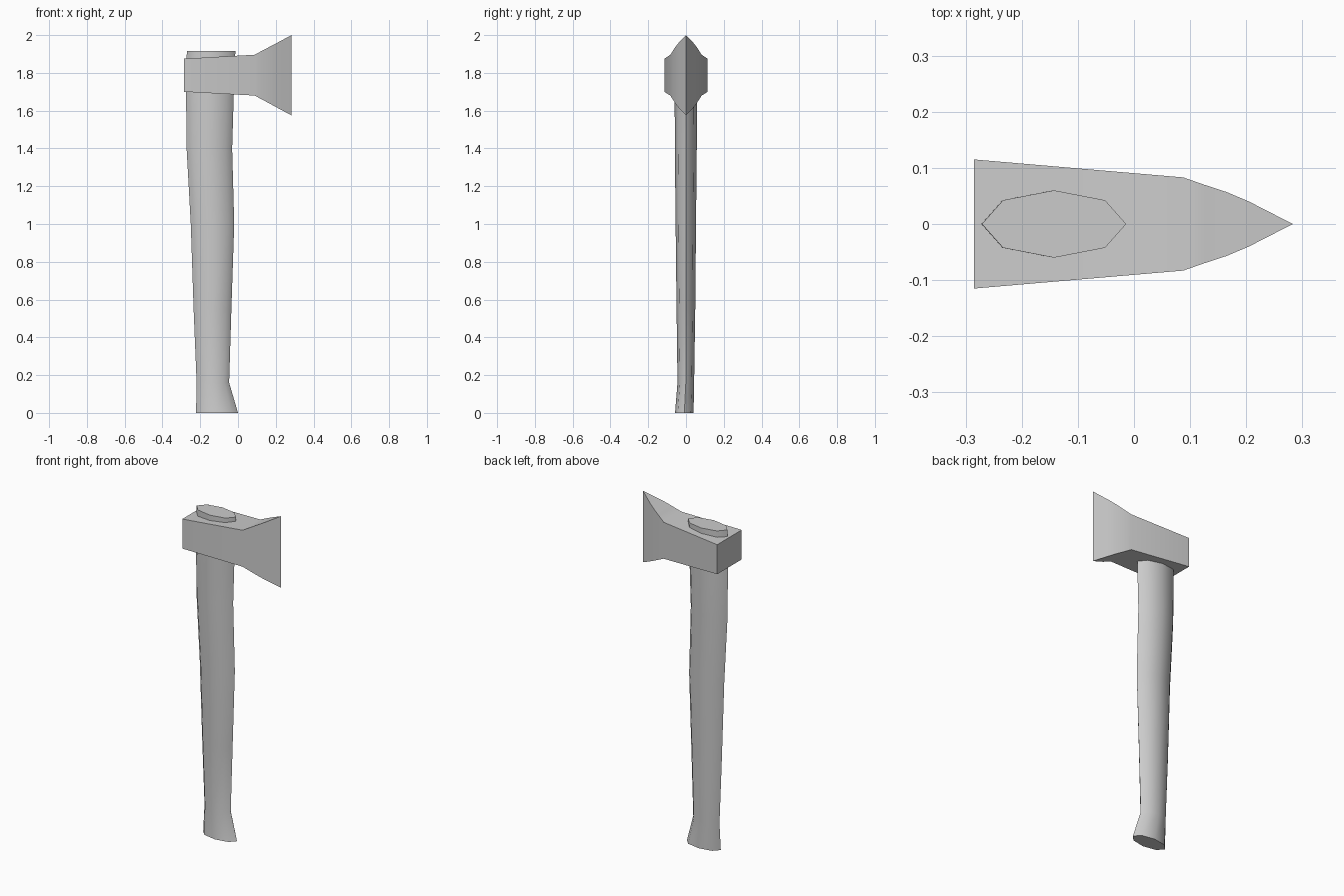
import bpy, bmesh, math

cube = bpy.data.objects.get("Cube")
if cube:
    bpy.data.objects.remove(cube, do_unlink=True)

grey = bpy.data.materials.new("plain grey")
grey.use_nodes = True
colour = (0.6, 0.6, 0.6, 1)
grey.diffuse_color = colour
grey.node_tree.nodes["Principled BSDF"].inputs["Base Color"].default_value = colour


def loft(name, rings, angle):
    """Skin a list of equal-length rings and cap both ends."""
    bm = bmesh.new()
    loops = [[bm.verts.new(p) for p in ring] for ring in rings]
    n = len(loops[0])
    for a, b in zip(loops, loops[1:]):
        for i in range(n):
            j = (i + 1) % n
            bm.faces.new((a[i], a[j], b[j], b[i]))
    bm.faces.new(loops[0][::-1])
    bm.faces.new(loops[-1])
    # Weld the collapsed blade edge
    bmesh.ops.remove_doubles(bm, verts=bm.verts, dist=0.0005)
    bmesh.ops.recalc_face_normals(bm, faces=bm.faces)
    mesh = bpy.data.meshes.new(name)
    bm.to_mesh(mesh)
    bm.free()
    mesh.materials.append(grey)
    obj = bpy.data.objects.new(name, mesh)
    bpy.context.collection.objects.link(obj)
    bpy.ops.object.select_all(action="DESELECT")
    obj.select_set(True)
    bpy.context.view_layer.objects.active = obj
    bpy.ops.object.shade_smooth_by_angle(angle=math.radians(angle))


def octagon(z, x0, x1, y0, y1):
    cx, rx, cy, ry = (x0 + x1) / 2, (x1 - x0) / 2, (y0 + y1) / 2, (y1 - y0) / 2
    turns = [math.tau * i / 8 for i in range(8)]
    return [(cx + rx * math.cos(t), cy + ry * math.sin(t), z) for t in turns]


# Handle: eight-sided, with a flared foot (z, back x, front x, y range)
handle = [
    (0, -0.222, 0.0, -0.058, 0.04),
    (0.16, -0.219, -0.047, -0.045, 0.043),
    (0.55, -0.235, -0.035, -0.05, 0.049),
    (1.0, -0.25, -0.02, -0.055, 0.053),
    (1.4, -0.272, -0.031, -0.059, 0.057),
    (1.7, -0.275, -0.022, -0.06, 0.06),
    (1.915, -0.271, -0.014, -0.06, 0.06),
]
loft("handle", [octagon(*s) for s in handle], 60)

# Head: square poll tapering to a flared cutting edge (x, half width, z range)
head = [
    (-0.285, 0.115, 1.70, 1.875),
    (0.088, 0.083, 1.68, 1.896),
    (0.125, 0.070, 1.66, 1.916),
    (0.165, 0.057, 1.639, 1.937),
    (0.205, 0.040, 1.617, 1.958),
    (0.283, 0.0, 1.575, 2.0),
]
loft("axe_head", [[(x, -w, lo), (x, w, lo), (x, w, hi), (x, -w, hi)]
                  for x, w, lo, hi in head], 35)
